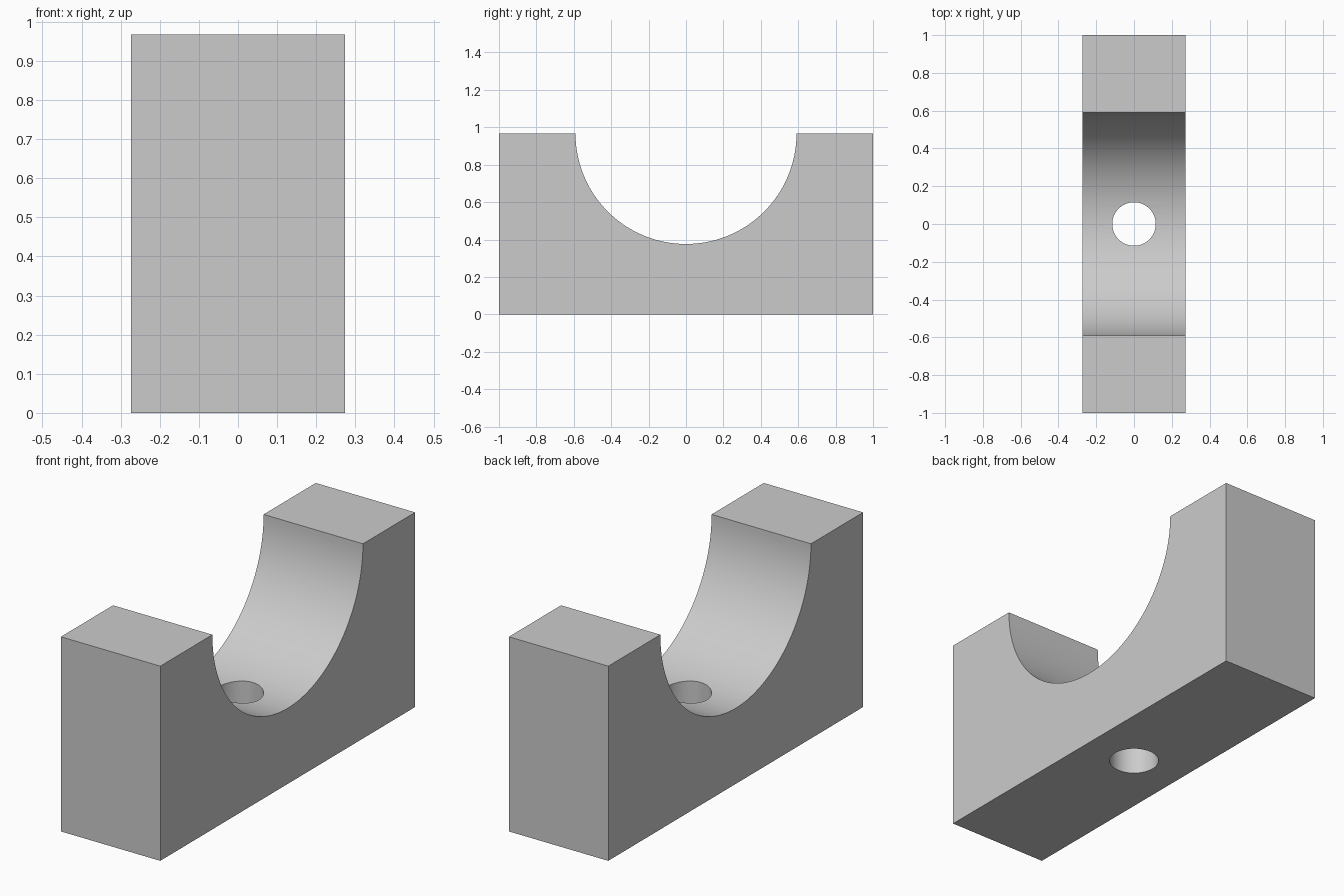
import bpy
import bmesh
from math import sin, cos, pi, radians

cube = bpy.data.objects.get("Cube")
if cube:
    bpy.data.objects.remove(cube, do_unlink=True)

HALF_WIDTH, HALF_LENGTH, HEIGHT = 0.273, 1.0, 0.967
SADDLE_RADIUS, HOLE_RADIUS = 0.591, 0.115
ARC_STEPS = 64

grey = bpy.data.materials.new("plain grey")
grey.use_nodes = True
colour = (0.6, 0.6, 0.6, 1)
grey.diffuse_color = colour
grey.node_tree.nodes["Principled BSDF"].inputs["Base Color"].default_value = colour

# Side profile: block with a half-round saddle in the top
profile = [(-HALF_LENGTH, HEIGHT), (-HALF_LENGTH, 0), (HALF_LENGTH, 0), (HALF_LENGTH, HEIGHT)]
for i in range(ARC_STEPS + 1):
    a = pi * i / ARC_STEPS
    profile.append((SADDLE_RADIUS * cos(a), HEIGHT - SADDLE_RADIUS * sin(a)))

# Extrude the profile across the width
bm = bmesh.new()
face = bm.faces.new([bm.verts.new((-HALF_WIDTH, y, z)) for y, z in profile])
extruded = bmesh.ops.extrude_face_region(bm, geom=[face])["geom"]
moved = [v for v in extruded if isinstance(v, bmesh.types.BMVert)]
bmesh.ops.translate(bm, verts=moved, vec=(2 * HALF_WIDTH, 0, 0))
bmesh.ops.recalc_face_normals(bm, faces=bm.faces)
mesh = bpy.data.meshes.new("saddle_block")
bm.to_mesh(mesh)
bm.free()
mesh.materials.append(grey)
block = bpy.data.objects.new("saddle_block", mesh)
bpy.context.collection.objects.link(block)

# Vertical bolt hole through the middle of the saddle
bpy.ops.mesh.primitive_cylinder_add(vertices=64, radius=HOLE_RADIUS, depth=2 * HEIGHT)
cutter = bpy.context.object
cutter.name = "bolt_hole_cutter"
cutter.hide_render = True
cutter.data.materials.append(grey)
cut = block.modifiers.new("bolt_hole", 'BOOLEAN')
cut.operation = 'DIFFERENCE'
cut.solver = 'EXACT'
cut.object = cutter

bpy.ops.object.select_all(action='DESELECT')
block.select_set(True)
bpy.context.view_layer.objects.active = block
bpy.ops.object.modifier_apply(modifier=cut.name)
bpy.data.objects.remove(cutter, do_unlink=True)

# Smooth curved walls, crisp edges
bpy.ops.object.shade_smooth_by_angle(angle=radians(30))
